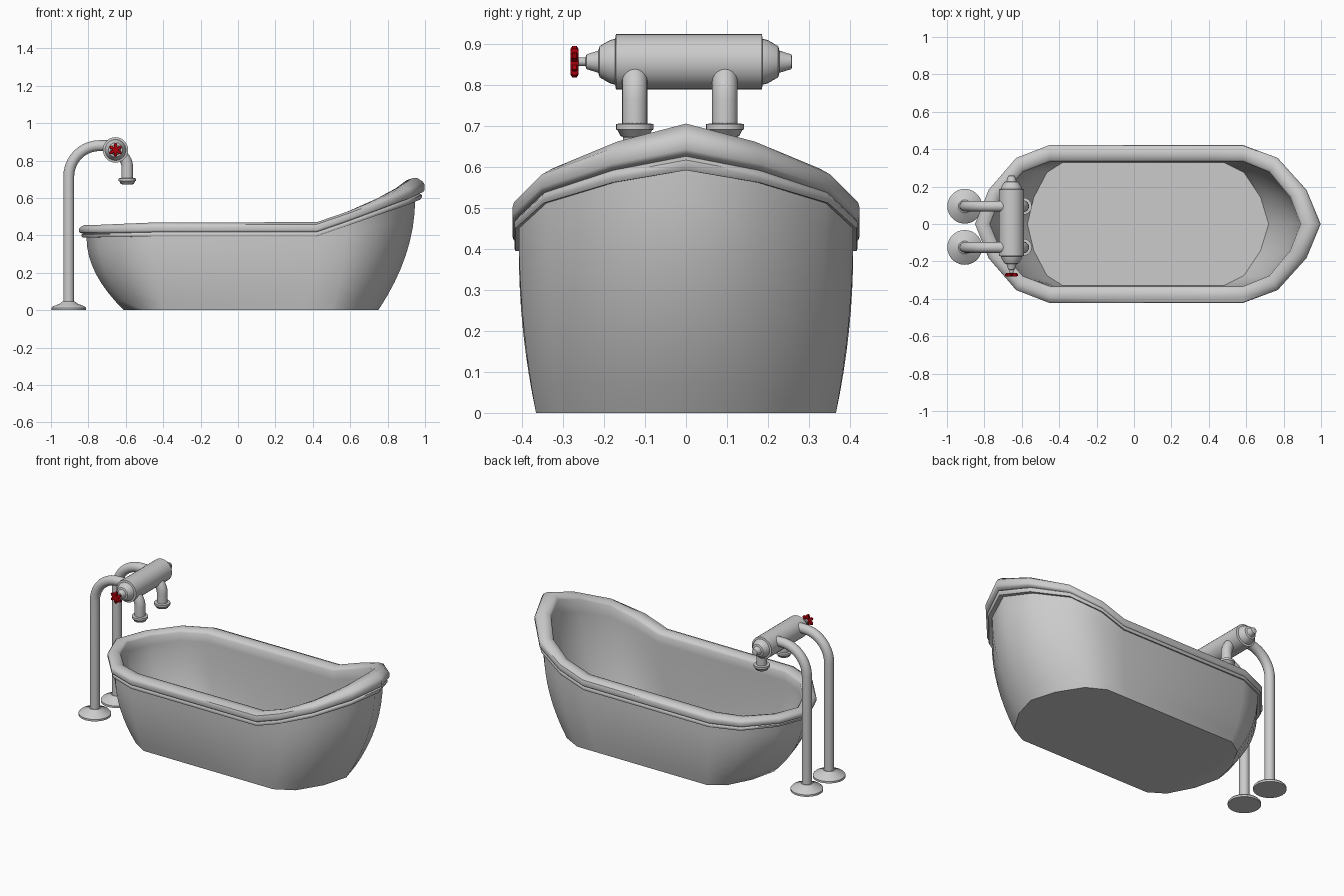
import bpy, math
from mathutils import Vector

if "Cube" in bpy.data.objects:
    bpy.data.objects.remove(bpy.data.objects["Cube"])

def material(name, rgb):
    m = bpy.data.materials.new(name)
    m.diffuse_color = (*rgb, 1)
    m.use_nodes = True
    m.node_tree.nodes["Principled BSDF"].inputs["Base Color"].default_value = m.diffuse_color
    return m

WHITE = material("enamel_grey", (0.6, 0.6, 0.6))
RED = material("handle_red", (0.4, 0.0, 0.003))

def loft(name, rings, mat, angle=40):
    """Skin a stack of equal-length closed rings and cap both ends."""
    n = len(rings[0])
    verts = [v for r in rings for v in r]
    faces = [(i * n + j, i * n + (j + 1) % n, (i + 1) * n + (j + 1) % n, (i + 1) * n + j)
             for i in range(len(rings) - 1) for j in range(n)]
    faces += [tuple(reversed(range(n))), tuple(range(len(verts) - n, len(verts)))]
    me = bpy.data.meshes.new(name)
    me.from_pydata(verts, [], faces)
    me.update()
    ob = bpy.data.objects.new(name, me)
    bpy.context.collection.objects.link(ob)
    me.materials.append(mat)
    bpy.ops.object.select_all(action='DESELECT')
    ob.select_set(True)
    bpy.context.view_layer.objects.active = ob
    bpy.ops.object.mode_set(mode='EDIT')
    bpy.ops.mesh.select_all(action='SELECT')
    bpy.ops.mesh.normals_make_consistent(inside=False)
    bpy.ops.object.mode_set(mode='OBJECT')
    bpy.ops.object.shade_smooth_by_angle(angle=math.radians(angle))
    return ob

def circle(c, r, u, v, n=24):
    return [tuple(Vector(c) + (u * math.cos(a) + v * math.sin(a)) * r)
            for a in (2 * math.pi * k / n for k in range(n))]

X, Y, Z = Vector((1, 0, 0)), Vector((0, 1, 0)), Vector((0, 0, 1))

def tube(name, path, r, y):
    """Round pipe along an (x, z) path in the plane at y."""
    p = [Vector((x, y, z)) for x, z in path]
    rings = []
    for i, c in enumerate(p):
        t = (p[min(i + 1, len(p) - 1)] - p[max(i - 1, 0)]).normalized()
        rings.append(circle(c, r, t.cross(Y), Y, 20))
    return loft(name, rings, WHITE)

# ---- tub: each outline is (left tip, left corner, right corner, right tip, half width)
END = [(1, 0), (0.82, 0.43), (0.45, 0.835), (0, 1)]

def outline(lt, lc, rc, rt, w):
    half = [(lc + (lt - lc) * a, w * b) for a, b in END]
    half.append((lc + (rc - lc) * 0.845, w))
    half += [(rc + (rt - rc) * a, w * b) for a, b in reversed(END)]
    return half

OUTER = outline(-0.85, -0.45, 0.58, 0.998, 0.423)
BODY = outline(-0.81, -0.45, 0.58, 0.947, 0.408)
BOTTOM = outline(-0.61, -0.40, 0.50, 0.75, 0.366)
INNER = outline(-0.77, -0.45, 0.585, 0.89, 0.333)
FLOOR = outline(-0.57, -0.38, 0.48, 0.72, 0.33)
BASE_Z = [0.39, 0.39, 0.392, 0.395, 0.395, 0.45, 0.512, 0.562, 0.592]
RIM_H = [0.065, 0.066, 0.07, 0.074, 0.076, 0.076, 0.084, 0.1, 0.114]

def ring(a, b, f, zs):
    half = [(p[0] + (q[0] - p[0]) * f, p[1] + (q[1] - p[1]) * f, z)
            for p, q, z in zip(a, b, zs)]
    return half + [(x, -y, z) for x, y, z in half[-2:0:-1]]

def rim_z(h):
    return [b + h * k for b, k in zip(BASE_Z, RIM_H)]

rings = []
for k in range(9):                                   # outer wall
    t = k / 8
    rings.append(ring(BOTTOM, BODY, 1 - (1 - t) ** 2, [z * t for z in BASE_Z]))
for f, h in [(0.55, 0.0), (0.7, 0.1), (0.7, 0.22), (0.4, 0.3), (0.85, 0.36),
             (1, 0.45), (1, 0.7), (0.8, 0.84)]:      # stepped rim beads
    rings.append(ring(BODY, OUTER, f, rim_z(h)))
for f, h in [(0.35, 1.0), (0.6, 1.0), (0.9, 0.9), (1, 0.75)]:   # rim top
    rings.append(ring(OUTER, INNER, f, rim_z(h)))
for k in range(7, -1, -1):                           # inner wall to floor
    t = k / 8
    rings.append(ring(FLOOR, INNER, 1 - (1 - t) ** 2,
                      [0.03 + (z - 0.03) * t for z in rim_z(0.75)]))
loft("bathtub", rings, WHITE, 50)

# ---- two standing supply pipes with floor flanges and spouts
riser = [(-0.905, 0.02), (-0.905, 0.4)]
riser += [(-0.74 - 0.165 * math.cos(a), 0.715 + 0.165 * math.sin(a))
          for a in (math.pi / 2 * k / 10 for k in range(11))]
riser += [(-0.66, 0.88)]
spout = [(-0.66, 0.855)]
spout += [(-0.672 + 0.08 * math.cos(a), 0.765 + 0.08 * math.sin(a))
          for a in (math.pi / 2 * (1 - k / 8) for k in range(1, 9))]
spout += [(-0.592, 0.69)]

for side, y in (("front", -0.125), ("back", 0.095)):
    tube(side + "_pipe", riser, 0.029, y)
    tube(side + "_spout", spout, 0.031, y)
    loft(side + "_floor_flange",
         [circle((-0.905, y, z), r, X, Y, 28) for z, r in
          [(0, 0.093), (0.012, 0.093), (0.02, 0.086), (0.036, 0.045), (0.046, 0.034)]], WHITE)
    loft(side + "_spout_collar",
         [circle((-0.592, y, z), r, X, Y) for z, r in
          [(0.672, 0.026), (0.676, 0.035), (0.69, 0.042), (0.692, 0.046), (0.705, 0.046), (0.707, 0.03)]],
         WHITE)

# ---- mixer barrel across the pipes, stepped at both ends
steps = [(0.178, 0.068), (0.18, 0.056), (0.192, 0.053), (0.218, 0.038),
         (0.221, 0.027), (0.25, 0.018), (0.252, 0.012)]
prof = [(-d, r) for d, r in reversed(steps)] + steps
loft("mixer_barrel", [circle((-0.655, 0.007 + d, 0.857), r, X, Z, 28) for d, r in prof], WHITE, 30)
loft("handle_stem", [circle((-0.655, y, 0.857), 0.01, X, Z, 16) for y in (-0.24, -0.268)], WHITE)

# ---- star shaped tap handle
def star(y, s):
    return [(-0.655 + s * r * math.sin(a), y, 0.857 + s * r * math.cos(a))
            for a, r in ((math.pi * k / 12, (0.039, 0.033, 0.018, 0.033)[k % 4]) for k in range(24))]

loft("tap_handle", [star(-0.282, 0.8), star(-0.277, 1), star(-0.267, 1), star(-0.262, 0.8)], RED)
